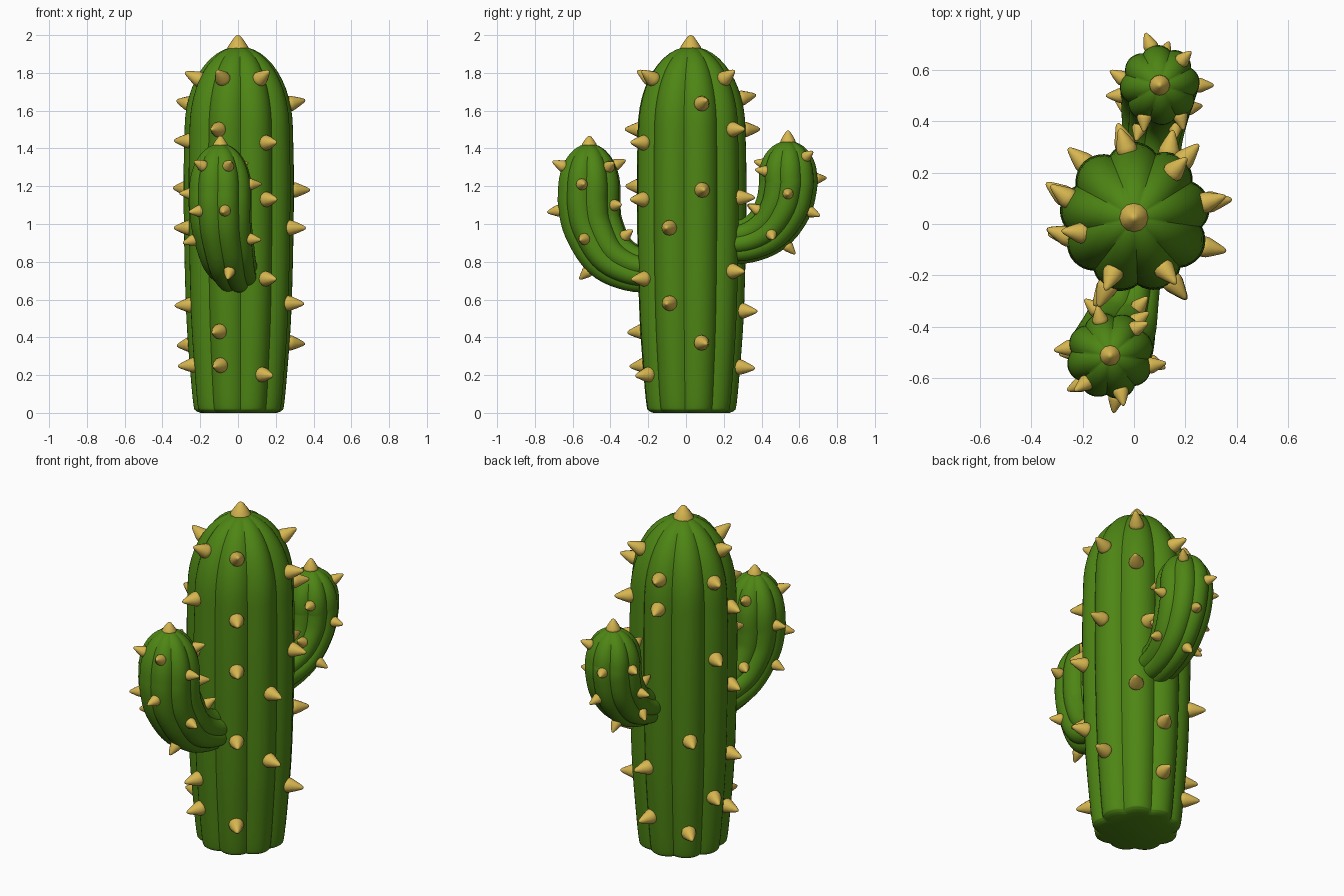
import bpy, bmesh, math
from mathutils import Vector
from mathutils.bvhtree import BVHTree

if "Cube" in bpy.data.objects:
    bpy.data.objects.remove(bpy.data.objects["Cube"])


def material(name, rgb):
    m = bpy.data.materials.new(name)
    m.diffuse_color = (*rgb, 1)
    m.use_nodes = True
    m.node_tree.nodes["Principled BSDF"].inputs["Base Color"].default_value = m.diffuse_color
    return m


GREEN = material("cactus green", (0.075, 0.235, 0.007))
YELLOW = material("spine yellow", (0.68, 0.47, 0.08))


def finish(bm, name, mat, angle):
    bmesh.ops.recalc_face_normals(bm, faces=bm.faces)
    mesh = bpy.data.meshes.new(name)
    bm.to_mesh(mesh)
    bm.free()
    mesh.materials.append(mat)
    obj = bpy.data.objects.new(name, mesh)
    bpy.context.collection.objects.link(obj)
    bpy.ops.object.select_all(action='DESELECT')
    obj.select_set(True)
    bpy.context.view_layer.objects.active = obj
    bpy.ops.object.shade_smooth_by_angle(angle=math.radians(angle))
    return obj


def smooth_path(keys, steps):
    """Catmull-Rom through (x, y, z, radius) keys."""
    k = [Vector(p) for p in keys]
    k = [2 * k[0] - k[1]] + k + [2 * k[-1] - k[-2]]
    out = []
    for i in range(1, len(k) - 2):
        a, b, c, d = k[i - 1:i + 3]
        for s in range(steps):
            t = s / steps
            out.append(0.5 * (2 * b + (c - a) * t + (2 * a - 5 * b + 4 * c - d) * t * t
                              + (3 * b - a - 3 * c + d) * t ** 3))
    return out + [k[-2]]


def ribbed_tube(name, keys, dome, lobes, phase, depth, steps=5):
    """Ribbed tube along a path, closed with a dome of the given height."""
    path = smooth_path(keys, steps)
    end = path[-1].copy()
    for i in range(1, 13):
        t = math.radians(i * 7.4)
        path.append(Vector((end.x, end.y, end.z + dome * math.sin(t), end.w * math.cos(t))))
    bm = bmesh.new()
    n = lobes * 10
    rings = []
    for i, p in enumerate(path):
        t = (path[min(i + 1, len(path) - 1)] - path[max(i - 1, 0)]).to_3d().normalized()
        u = Vector((1, 0, 0))
        u = (u - t * u.dot(t)).normalized()
        v = t.cross(u)
        ring = []
        for j in range(n):
            a = 2 * math.pi * j / n + phase
            lobe = abs(math.cos(lobes * math.pi * j / n)) ** 0.85
            r = p.w * (1 - depth + depth * lobe)
            ring.append(bm.verts.new(p.to_3d() + r * (math.cos(a) * u + math.sin(a) * v)))
        rings.append(ring)
    for r0, r1 in zip(rings, rings[1:]):
        for j in range(n):
            k = (j + 1) % n
            bm.faces.new((r0[j], r0[k], r1[k], r1[j]))
    bm.faces.new(rings[0][::-1])
    bm.faces.new(rings[-1])
    return finish(bm, name, GREEN, 42)


SPINE = [(0.8, -0.3), (1.0, 0.0), (0.95, 0.17), (0.62, 0.55), (0.3, 0.88), (0.14, 0.98)]


def add_spine(bm, base, normal, radius, length):
    q = normal.to_track_quat('Z', 'Y')
    n = 12
    rings = [[bm.verts.new(base + q @ Vector((r * radius * math.cos(2 * math.pi * j / n),
                                              r * radius * math.sin(2 * math.pi * j / n),
                                              h * length))) for j in range(n)]
             for r, h in SPINE]
    for r0, r1 in zip(rings, rings[1:]):
        for j in range(n):
            bm.faces.new((r0[j], r0[(j + 1) % n], r1[(j + 1) % n], r1[j]))
    tip = bm.verts.new(base + q @ Vector((0, 0, length)))
    for j in range(n):
        bm.faces.new((rings[-1][j], rings[-1][(j + 1) % n], tip))
    bm.faces.new(rings[0][::-1])


def spines_on(host, name, points, radius, length, top):
    """Spines at the surface points nearest to the given ones, plus one on the crown."""
    tree = BVHTree.FromPolygons([v.co for v in host.data.vertices],
                                [p.vertices for p in host.data.polygons])
    bm = bmesh.new()
    for p in points:
        loc, normal, _, _ = tree.find_nearest(Vector(p))
        add_spine(bm, loc, normal, radius, length)
    base, r, h = top
    add_spine(bm, Vector(base), Vector((0, 0, 1)), r, h)
    finish(bm, name, YELLOW, 60)


# Trunk
CX, CY = 0.005, 0.025
trunk = ribbed_tube("trunk", [(CX, CY, z, r) for z, r in
                              [(0, 0.205), (0.012, 0.23), (0.04, 0.242), (0.2, 0.258), (0.5, 0.28),
                               (0.9, 0.292), (1.25, 0.295), (1.5, 0.29)]],
                    0.44, 9, math.radians(12), 0.11)

# Arms bending out of the trunk and upwards
front_arm = ribbed_tube("front_arm", [(0, -0.12, 0.75, 0.115), (-0.025, -0.28, 0.765, 0.127),
                                      (-0.055, -0.41, 0.84, 0.148), (-0.085, -0.49, 0.985, 0.163),
                                      (-0.093, -0.512, 1.1, 0.17), (-0.093, -0.512, 1.18, 0.17)],
                        0.245, 8, 0.3, 0.11)
back_arm = ribbed_tube("back_arm", [(0.06, 0.15, 0.895, 0.11), (0.07, 0.32, 0.91, 0.118),
                                    (0.085, 0.44, 0.975, 0.135), (0.097, 0.515, 1.09, 0.15),
                                    (0.1, 0.54, 1.2, 0.155), (0.1, 0.54, 1.25, 0.155)],
                       0.19, 8, 0.1, 0.11)

# Trunk spines: heights listed per direction in degrees
TRUNK_SPINES = {12: (1.64, 1.18, 0.37), -23: (0.98, 0.58), -60: (1.78, 1.43, 1.13, 0.71, 0.2),
                -112: (1.78, 1.5, 1.2, 0.43, 0.25), 193: (1.78, 1.44, 0.98, 0.57, 0.25),
                163: (1.64, 1.19, 0.36), 133: (0.73, 0.17), 98: (1.67, 1.5), 82: (0.54, 0.24),
                50: (1.78, 1.5, 0.75), 63: (1.14,)}
points = []
for deg, heights in TRUNK_SPINES.items():
    a = math.radians(deg)
    for z in heights:
        r = 0.25 if z > 1.7 else 0.29
        points.append((CX + r * math.cos(a), CY + r * math.sin(a), z))
spines_on(trunk, "trunk_spines", points, 0.041, 0.088, ((0, CY, 1.925), 0.057, 0.075))

# Arm spines
spines_on(front_arm, "front_arm_spines",
          [(-.19, -.62, 1.31), (-.05, -.66, 1.31), (-.13, -.38, 1.31), (.02, -.40, 1.31),
           (.07, -.55, 1.21), (-.24, -.48, 1.16), (-.2, -.62, 1.07), (-.07, -.68, 1.07),
           (.07, -.54, .92), (-.22, -.5, .92), (-.05, -.54, .73), (.02, -.37, 1.1),
           (.02, -.32, .94), (-.15, -.33, .94)],
          0.031, 0.062, ((-0.093, -0.512, 1.415), 0.04, 0.052))
spines_on(back_arm, "back_arm_spines",
          [(.04, .41, 1.32), (.18, .42, 1.28), (.19, .64, 1.36), (.07, .68, 1.24),
           (.25, .54, 1.16), (-.05, .57, 1.24), (-.04, .5, 1.08), (.12, .67, 1.06),
           (.2, .45, .95), (0, .45, .95), (.08, .55, .87), (.16, .37, 1.08), (.02, .37, 1.08)],
          0.029, 0.058, ((0.1, 0.54, 1.435), 0.04, 0.06))
